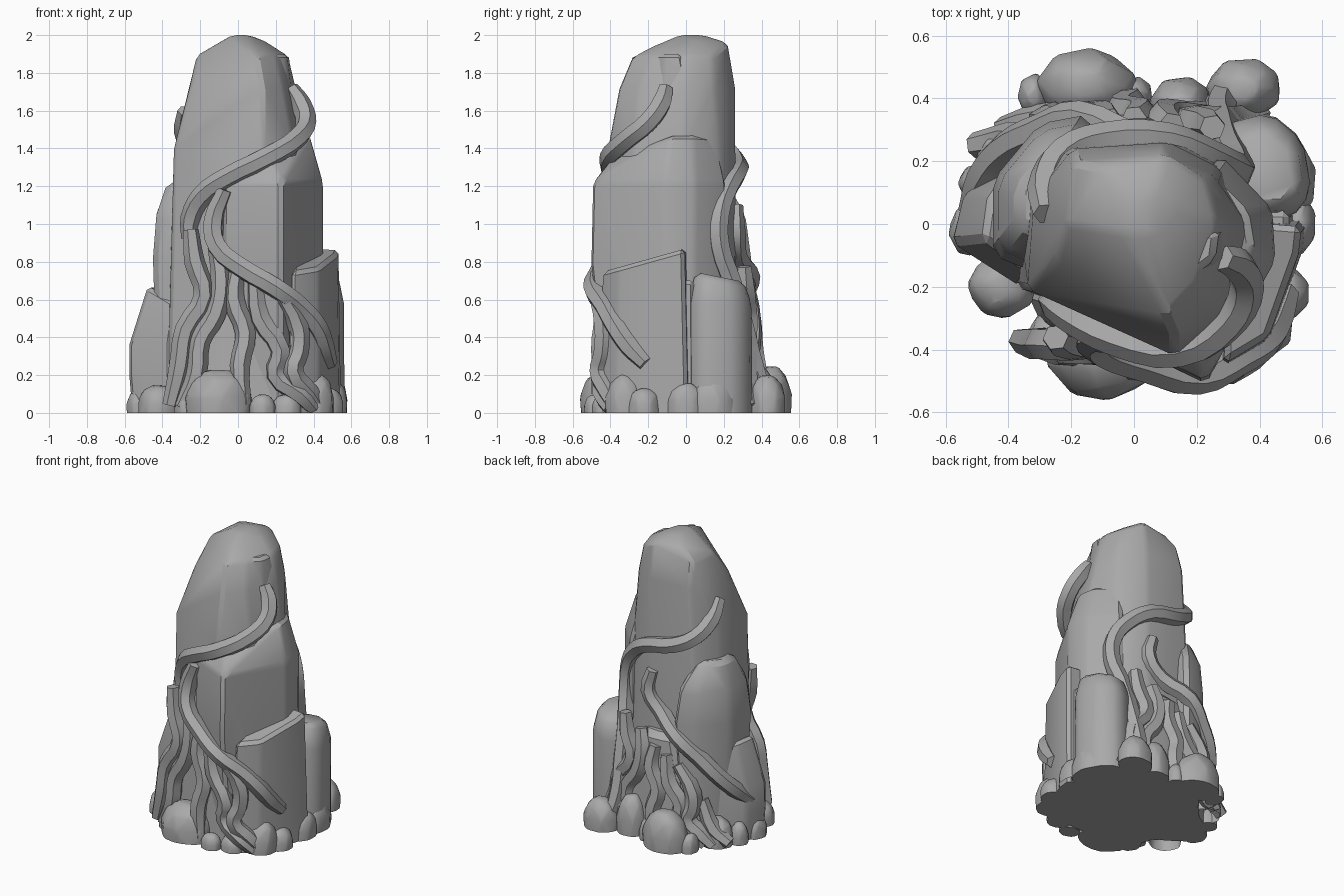
import bpy, bmesh, math, random
from mathutils import Vector
from mathutils.bvhtree import BVHTree

random.seed(7)
cube = bpy.data.objects.get("Cube")
if cube:
    bpy.data.objects.remove(cube, do_unlink=True)

stone = bpy.data.materials.new("stone_grey")
stone.use_nodes = True
GREY = (0.4, 0.4, 0.4, 1)
stone.diffuse_color = GREY
stone.node_tree.nodes["Principled BSDF"].inputs["Base Color"].default_value = GREY


def finish(name, mesh, angle):
    """Link a mesh as a named part, with smooth faces and sharp creases."""
    obj = bpy.data.objects.new(name, mesh)
    bpy.context.collection.objects.link(obj)
    mesh.materials.clear()
    mesh.materials.append(stone)
    bpy.ops.object.select_all(action='DESELECT')
    obj.select_set(True)
    bpy.context.view_layer.objects.active = obj
    bpy.ops.object.shade_smooth_by_angle(angle=math.radians(angle))
    return obj


def hull(name, points, chamfer=0.02, angle=28):
    """Chiselled rock: convex hull with chamfered edges, cut flat at the ground."""
    bm = bmesh.new()
    for x, y, z in points:
        bm.verts.new((x, y, z))
        if z == 0:
            bm.verts.new((x, y, -0.15))
    found = bmesh.ops.convex_hull(bm, input=bm.verts)
    inside = {g for g in found["geom_interior"] + found["geom_unused"]
              if isinstance(g, bmesh.types.BMVert)}
    bmesh.ops.delete(bm, geom=list(inside), context='VERTS')
    bmesh.ops.dissolve_limit(bm, angle_limit=math.radians(4),
                             verts=bm.verts, edges=bm.edges)
    creases = [e for e in bm.edges if e.calc_face_angle(0) > math.radians(15)]
    bmesh.ops.bevel(bm, geom=creases, offset=chamfer, segments=1, profile=0.5,
                    affect='EDGES', clamp_overlap=True)
    bmesh.ops.bisect_plane(bm, geom=bm.verts[:] + bm.edges[:] + bm.faces[:],
                           plane_co=(0, 0, 0), plane_no=(0, 0, 1), clear_inner=True)
    bmesh.ops.holes_fill(bm, edges=[e for e in bm.edges if e.is_boundary])
    bmesh.ops.recalc_face_normals(bm, faces=bm.faces)
    mesh = bpy.data.meshes.new(name)
    bm.to_mesh(mesh)
    bm.free()
    return finish(name, mesh, angle)


def rock(name, footprint, levels, tilt=(0, 0), **options):
    """Stack a footprint at (height, scale) levels; tilt slopes the top level."""
    cx = sum(p[0] for p in footprint) / len(footprint)
    cy = sum(p[1] for p in footprint) / len(footprint)
    points = []
    for z, scale in levels:
        slope = tilt if z == levels[-1][0] else (0, 0)
        for x, y in footprint:
            dx, dy = (x - cx) * scale, (y - cy) * scale
            points.append((cx + dx, cy + dy, z + dx * slope[0] + dy * slope[1]))
    return hull(name, points, **options)


# Main pillar, from a wide foot to a blunt crown
sections = {
    0: [(-.38, -.2), (.1, -.38), (.35, -.32), (.42, 0), (.28, .22), (.1, .27), (-.3, .25), (-.38, .12)],
    1.4: [(-.34, -.21), (.13, -.42), (.3, -.28), (.37, -.02), (.27, .18), (.1, .26), (-.22, .25), (-.32, .08)],
    1.72: [(-.25, -.12), (.13, -.36), (.24, -.25), (.31, 0), (.26, .15), (.11, .26), (-.2, .24)],
    1.89: [(-.22, 0), (.1, -.29), (.2, -.19), (.27, 0), (.23, .14), (-.19, .2)],
    1.96: [(.1, .22), (-.1, .18), (.16, .05)],
    2: [(-.03, -.03), (.06, -.03), (.06, .09), (-.02, .08)],
}
pillar = hull("main_pillar", [(x, y, z) for z, ring in sections.items() for x, y in ring])

# Slabs leaning on the pillar
slabs = [
    rock("upper_slab", [(.16, -.22), (.28, -.13), (.3, .02), (.15, 0)],
         [(1.2, 1.2), (1.7, 1), (1.9, .6)]),
    hull("front_shoulder_slab",
         [(x, y * s, z) for z, s in ((0, .8), (.8, 1), (1.22, .98))
          for x, y in [(-.08, -.36), (.23, -.51), (.45, -.12), (.44, .05), (.28, .22), (0, 0)]]
         + [(.17, -.39, 1.36), (.38, -.08, 1.47), (.36, .04, 1.47), (.24, .16, 1.46)]),
    rock("back_shoulder_slab",
         [(-.45, -.1), (-.45, .14), (-.3, .32), (-.14, .35), (-.15, 0), (-.3, -.16)],
         [(0, .8), (.5, .93), (.82, 1), (1.05, .88), (1.22, .5)], chamfer=.03),
    rock("front_side_block", [(.28, -.46), (.43, -.37), (.53, -.09), (.54, 0), (.3, .02)],
         [(0, 1.08), (.4, 1.04), (.82, .95)], tilt=(0, .28)),
    rock("back_side_block", [(.28, .0), (.5, .01), (.57, .1), (.54, .27), (.43, .36), (.28, .32)],
         [(0, 1), (.2, 1.04), (.58, .97), (.72, .75)], tilt=(0, -.2), chamfer=.03, angle=40),
]
hull("left_block",
     [(x, y, z) for z, grow in ((0, .95), (.2, 1), (.36, 1))
      for x, y in [(-.58 * grow, -.06), (-.36, -.2), (-.25, 0), (-.3, .24), (-.54 * grow, .1)]]
     + [(-.48, -.05, .67), (-.33, -.16, .58), (-.25, 0, .58), (-.3, .2, .62), (-.46, .1, .67)])
rock("side_wedge", [(.3, -.06), (.51, -.04), (.51, .05), (.3, .05)], [(0, 1), (.4, 1), (.7, .85)])

# Low mounds which carry the roots
slabs.append(rock("back_root_mound", [(-.3, .15), (-.28, .34), (0, .4), (.25, .37), (.35, .15)],
                  [(0, 1), (.25, .85), (.7, .45)], chamfer=.04))
slabs.append(rock("front_root_mound", [(-.35, -.2), (-.28, -.35), (0, -.43), (.3, -.41), (.4, -.2)],
                  [(0, 1), (.25, .9), (.7, .6)], chamfer=.04))

# One surface tree of the big rocks, for laying vines on
verts, faces = [], []
for obj in [pillar] + slabs:
    base = len(verts)
    verts += [v.co.copy() for v in obj.data.vertices]
    faces += [[base + i for i in f.vertices] for f in obj.data.polygons]
surface = BVHTree.FromPolygons(verts, faces)


def lay(point):
    """Push a point out along its own radius until it rests on the rock."""
    x, y, z = point
    out = Vector((x, y, 0)).normalized()
    hit = surface.ray_cast(out * 3 + Vector((0, 0, z)), -out)[0]
    reach = math.hypot(x, y)
    if hit:
        reach = max(reach, math.hypot(hit.x, hit.y))
    return out * reach + Vector((0, 0, z))


def vine(name, path, thickness):
    """Six sided tapering stem along a path laid on the rock."""
    curve = bpy.data.curves.new(name + "_path", 'CURVE')
    curve.dimensions = '3D'
    curve.bevel_depth = thickness
    curve.bevel_resolution = 1
    curve.resolution_u = 3
    curve.use_fill_caps = True
    spline = curve.splines.new('BEZIER')
    spline.bezier_points.add(len(path) - 1)
    for i, (knot, p) in enumerate(zip(spline.bezier_points, path)):
        knot.co = lay(p)
        knot.handle_left_type = knot.handle_right_type = 'AUTO'
        knot.radius = 0.75 if i in (0, len(path) - 1) else 1
    helper = bpy.data.objects.new(name + "_helper", curve)
    bpy.context.collection.objects.link(helper)
    graph = bpy.context.evaluated_depsgraph_get()
    mesh = bpy.data.meshes.new_from_object(helper.evaluated_get(graph))
    bpy.data.objects.remove(helper, do_unlink=True)
    for v in mesh.vertices:
        v.co.z = max(v.co.z, 0)
    finish(name, mesh, 35)


# Climbing vines
climbers = {
    "front_upper_vine": [(.26, -.1, 1.72), (.33, -.13, 1.64), (.36, -.2, 1.54), (.31, -.31, 1.45),
                         (.15, -.4, 1.35), (-.05, -.37, 1.25), (-.19, -.3, 1.15),
                         (-.25, -.25, 1.03), (-.26, -.25, .92)],
    "front_lower_vine": [(-.07, -.37, 1.18), (-.13, -.36, 1.02), (-.11, -.4, .88),
                         (.03, -.45, .76), (.2, -.49, .66), (.33, -.43, .56), (.41, -.36, .45),
                         (.44, -.29, .35), (.45, -.2, .26)],
    "back_upper_vine": [(-.26, .03, 1.6), (-.28, .12, 1.49), (-.23, .22, 1.39), (-.1, .27, 1.32),
                        (.1, .27, 1.27), (.23, .22, 1.18), (.3, .17, 1.05), (.33, .18, .88),
                        (.3, .24, .7), (.28, .31, .45), (.27, .36, .25), (.3, .44, .04)],
    "back_lower_vine": [(.07, .26, 1.1), (.1, .26, .95), (0, .27, .83), (-.15, .29, .72),
                        (-.3, .29, .6), (-.41, .24, .48), (-.48, .15, .37), (-.52, .04, .27)],
    "left_root_tip": [(-.3, .26, .3), (-.4, .27, .12), (-.51, .25, .04)],
}
for name, path in climbers.items():
    vine(name, path, .055)

# Roots given as (x, z) across the front, turned about for the back
roots = [
    [(-.25, .97), (-.23, .8), (-.18, .62), (-.28, .44), (-.31, .25), (-.36, .04)],
    [(-.12, .88), (-.09, .7), (-.12, .52), (-.2, .38), (-.22, .2), (-.3, .03)],
    [(0, .78), (-.02, .6), (.04, .42), (.01, .25), (.03, .04)],
    [(.08, .72), (.11, .5), (.2, .33), (.19, .2), (.29, .1), (.37, .02)],
    [(.17, .66), (.28, .45), (.28, .32), (.25, .22), (.34, .11), (.42, .02)],
]
for side, turn, depth, rise in (("front", 1, 1, 1), ("back", -1, .85, .8)):
    for i, path in enumerate(roots):
        stem = [(turn * x, -turn * depth * (.48 - .12 * z - .3 * abs(x) * (1 - z)), z * rise)
                for x, z in path]
        vine(f"{side}_root_{i + 1}", stem, .055)

# Boulders round the foot: x, y, half width, half depth, height
boulders = [
    (-.1, -.42, .18, .14, .23), (.13, -.48, .07, .06, .1), (.4, -.32, .11, .11, .21),
    (.48, -.22, .08, .09, .13), (.52, 0, .06, .1, .16), (.51, .14, .07, .12, .19),
    (.35, .43, .12, .1, .2), (.15, .38, .1, .09, .26), (.27, .33, .08, .09, .3),
    (-.15, .44, .16, .12, .25), (-.32, .41, .05, .07, .12), (0, .41, .06, .06, .14),
    (-.5, .13, .06, .06, .14), (-.53, -.02, .06, .08, .13), (-.42, -.2, .11, .1, .15),
    (-.27, -.36, .07, .08, .14), (.26, -.43, .08, .07, .1), (-.4, .22, .1, .1, .18),
]
for i, (x, y, wide, deep, high) in enumerate(boulders):
    points = []
    for layer, (level, girth) in enumerate([(0, .95), (.4, 1.03), (.8, .8), (1, .4)]):
        for k in range(7):
            a = math.tau * (k + layer / 2 + random.uniform(-.2, .2)) / 7
            points.append((x + wide * girth * math.cos(a), y + deep * girth * math.sin(a),
                           high * level * random.uniform(.92, 1)))
    hull(f"boulder_{i + 1}", points, chamfer=.012, angle=38)
